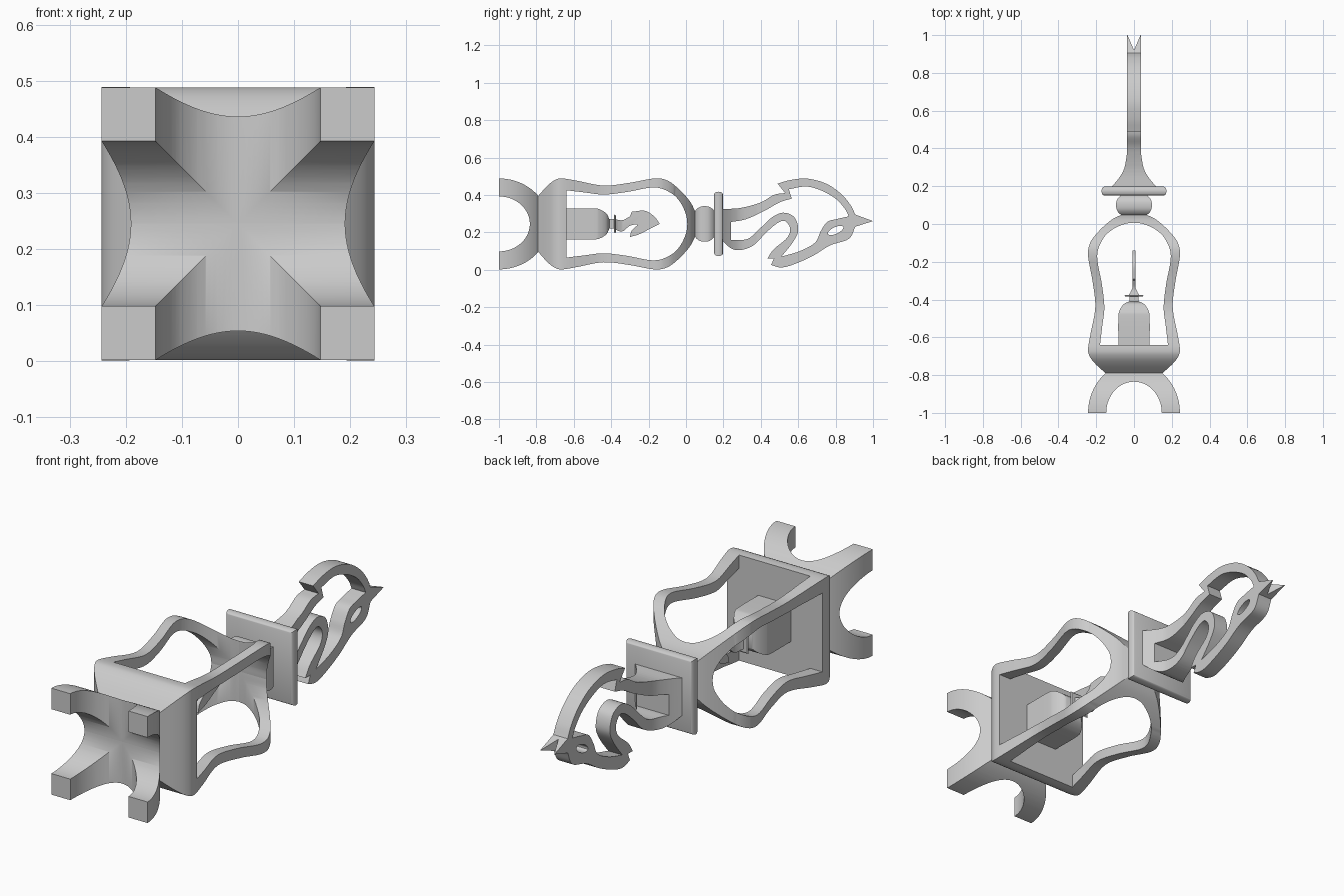
import bpy
import bmesh
from math import sin, cos, pi, radians
from mathutils import Vector

MID = 0.245  # height of the long axis

cube = bpy.data.objects.get("Cube")
if cube:
    bpy.data.objects.remove(cube, do_unlink=True)

grey = bpy.data.materials.new("plain grey")
grey.use_nodes = True
grey.diffuse_color = (0.6, 0.6, 0.6, 1)
grey.node_tree.nodes["Principled BSDF"].inputs["Base Color"].default_value = (0.6, 0.6, 0.6, 1)


def smooth(points, steps=6):
    """Catmull-Rom curve through an open run of points."""
    pts = [Vector(p) for p in points]
    pts = [pts[0] * 2 - pts[1]] + pts + [pts[-1] * 2 - pts[-2]]
    out = []
    for a, b, c, d in zip(pts, pts[1:], pts[2:], pts[3:]):
        for i in range(steps):
            t = i / steps
            out.append((b * 2 + (c - a) * t + (a * 2 - b * 5 + c * 4 - d) * t * t
                        + (b * 3 - a - c * 3 + d) * t ** 3) / 2)
    return out + [pts[-2]]


def outline(*runs):
    """Closed outline of smooth runs that meet at sharp corners."""
    out = []
    for run in runs:
        for p in (smooth(run) if len(run) > 2 else map(Vector, run)):
            if not out or min((p - out[-1]).length, (p - out[0]).length) > 1e-5:
                out.append(p)
    return out


def to_object(bm, name):
    bmesh.ops.recalc_face_normals(bm, faces=bm.faces)
    mesh = bpy.data.meshes.new(name)
    bm.to_mesh(mesh)
    bm.free()
    obj = bpy.data.objects.new(name, mesh)
    bpy.context.collection.objects.link(obj)
    return obj


def finish(obj):
    obj.data.materials.clear()
    obj.data.materials.append(grey)
    bpy.ops.object.select_all(action="DESELECT")
    obj.select_set(True)
    bpy.context.view_layer.objects.active = obj
    bpy.ops.object.shade_smooth_by_angle(angle=radians(32))


def bridge(bm, rings):
    """Skin a row of equal rings and close both ends."""
    rings = [[bm.verts.new(p) for p in ring] for ring in rings]
    bm.faces.new(rings[0])
    bm.faces.new(rings[-1])
    for low, high in zip(rings, rings[1:]):
        for i in range(len(low)):
            bm.faces.new((low[i - 1], low[i], high[i], high[i - 1]))


def width_at(profile, y):
    """Half width of a (y, half width) profile at y."""
    for a, b in zip(profile, profile[1:]):
        if a[0] <= y <= b[0]:
            return a[1] + (b[1] - a[1]) * (y - a[0]) / (b[0] - a[0])
    return profile[-1][1]


def square_loft(name, outer, inner=()):
    """Square sections along y; over the inner profile only four corner bars remain."""
    bm = bmesh.new()
    first, last = (inner[0][0], inner[-1][0]) if inner else (outer[-1][0], outer[-1][0])
    if inner:
        ys = sorted({p[0] for p in inner} | {p[0] for p in outer if first < p[0] < last})
        spans = [(y, width_at(inner, y), width_at(outer, y)) for y in ys]
        for sx in (-1, 1):
            for sz in (-1, 1):
                bridge(bm, [[(sx * u, y, MID + sz * v) for u, v in
                             ((i, i), (o, i), (o, o), (i, o))] for y, i, o in spans])
    before = [p for p in outer if p[0] < first] + [(first, width_at(outer, first))]
    after = [(last, width_at(outer, last))] + [p for p in outer if p[0] > last]
    for solid in (before, after):
        if len(solid) > 1:
            bridge(bm, [[(u * h, y, MID + v * h) for u, v in
                         ((-1, -1), (1, -1), (1, 1), (-1, 1))] for y, h in solid])
    finish(to_object(bm, name))


def arc(radius, depth, sweep, steps=24):
    """Quarter arch profile starting at the feet."""
    return [(-1 + depth * sin(sweep * i / steps), max(0, radius * cos(sweep * i / steps)))
            for i in range(steps + 1)]


# Four footed base with crossing arches
square_loft("arched_base", arc(0.243, 0.267, 0.905), arc(0.147, 0.165, pi / 2))

# Solid block that opens into a four bar cage
square_loft(
    "cage",
    smooth([(-0.79, 0.15), (-0.74, 0.205), (-0.7, 0.235), (-0.66, 0.243), (-0.58, 0.23),
            (-0.44, 0.205), (-0.3, 0.22), (-0.17, 0.243), (-0.1, 0.232), (-0.04, 0.188),
            (0.02, 0.122), (0.05, 0.065)]),
    smooth([(-0.64, 0.18), (-0.54, 0.168), (-0.44, 0.157), (-0.32, 0.17), (-0.17, 0.195),
            (-0.08, 0.165), (-0.03, 0.115), (0, 0.05), (0.007, 0)]))

# Small piece standing inside the cage
square_loft("inner_body", smooth([(-0.65, 0.083), (-0.5, 0.083), (-0.46, 0.077),
                                  (-0.425, 0.055), (-0.41, 0.025)]))
square_loft("inner_neck", [(-0.42, 0.025), (-0.38, 0.025)])
square_loft("inner_plate", [(-0.385, 0.045), (-0.38, 0.05), (-0.375, 0.045)])

# Collar and square plate
square_loft("collar", smooth([(0.045, 0.06), (0.055, 0.077), (0.075, 0.091), (0.1, 0.095),
                              (0.125, 0.091), (0.145, 0.077), (0.155, 0.06)]))
square_loft("neck_plate", smooth([(0.15, 0.157), (0.156, 0.167), (0.174, 0.172),
                                  (0.192, 0.167), (0.198, 0.157)]))


def mirrored(half):
    """Symmetric outline from (y, half width) points."""
    return list(half) + [(y, -h) for y, h in reversed(half)]


def prism(name, points, axis, half=0.4):
    """Extrude a (y, h) outline along x or z."""
    bm = bmesh.new()
    if axis == "x":
        bridge(bm, [[(d, y, h) for y, h in points] for d in (-half, half)])
    else:
        bridge(bm, [[(h, y, MID + d) for y, h in points] for d in (-half, half)])
    return to_object(bm, name)


def combine(obj, tool, operation):
    """Apply a boolean and drop the tool."""
    mod = obj.modifiers.new("cut", "BOOLEAN")
    mod.operation, mod.object, mod.solver = operation, tool, "EXACT"
    graph = bpy.context.evaluated_depsgraph_get()
    mesh = bpy.data.meshes.new_from_object(obj.evaluated_get(graph))
    obj.modifiers.clear()
    obj.data = mesh
    bpy.data.objects.remove(tool, do_unlink=True)


# Thin head on the small piece
inner_head = prism("inner_horse_head", outline(
    [(-0.38, 0.27), (-0.34, 0.265), (-0.3, 0.285)],
    [(-0.3, 0.285), (-0.29, 0.31)],
    [(-0.29, 0.31), (-0.22, 0.315), (-0.17, 0.285), (-0.14, 0.245)],
    [(-0.14, 0.245), (-0.19, 0.22), (-0.25, 0.19), (-0.3, 0.175)],
    [(-0.3, 0.175), (-0.29, 0.21), (-0.26, 0.24), (-0.3, 0.235), (-0.34, 0.205), (-0.38, 0.215)]),
    "x", 0.05)
combine(inner_head, prism("sides", mirrored([(-0.385, 0.035), (-0.365, 0.02), (-0.34, 0.009),
                                             (-0.13, 0.009)]), "z"), "INTERSECT")
finish(inner_head)

# Open ribbon horse head
horse = prism("horse_head", outline(
    [(0.19, 0.325), (0.29, 0.33), (0.4, 0.36), (0.47, 0.4), (0.53, 0.41)],
    [(0.53, 0.41), (0.49, 0.46)],
    [(0.49, 0.46), (0.56, 0.48), (0.65, 0.487), (0.75, 0.46), (0.83, 0.405),
     (0.88, 0.345), (0.905, 0.295)],
    [(0.905, 0.295), (1, 0.26)],
    [(1, 0.26), (0.905, 0.23)],
    [(0.905, 0.23), (0.87, 0.165), (0.77, 0.13), (0.68, 0.075), (0.58, 0.03),
     (0.51, 0.012), (0.455, 0.025)],
    [(0.455, 0.025), (0.47, 0.06)],
    [(0.47, 0.06), (0.435, 0.06)],
    [(0.435, 0.06), (0.47, 0.11), (0.54, 0.17), (0.557, 0.22), (0.53, 0.26), (0.49, 0.25),
     (0.43, 0.2), (0.36, 0.13), (0.29, 0.105), (0.24, 0.115), (0.19, 0.16)]), "x")
hollow = outline(
    [(0.24, 0.255), (0.32, 0.27), (0.42, 0.315), (0.5, 0.36), (0.565, 0.38)],
    [(0.565, 0.38), (0.55, 0.43)],
    [(0.55, 0.43), (0.64, 0.445), (0.72, 0.425), (0.8, 0.38), (0.85, 0.325), (0.87, 0.285)],
    [(0.87, 0.285), (0.81, 0.272), (0.755, 0.255), (0.72, 0.205), (0.69, 0.145),
     (0.61, 0.1), (0.51, 0.07)],
    [(0.51, 0.07), (0.57, 0.145), (0.6, 0.21), (0.58, 0.28), (0.52, 0.305), (0.46, 0.28),
     (0.4, 0.225), (0.33, 0.165), (0.24, 0.16)])
tilt = radians(25)
eye = [(0.8 + 0.045 * cos(a) * cos(tilt) - 0.018 * sin(a) * sin(tilt),
        0.21 + 0.045 * cos(a) * sin(tilt) + 0.018 * sin(a) * cos(tilt))
       for a in (2 * pi * i / 24 for i in range(24))]
for hole in (hollow, eye):
    combine(horse, prism("hole", hole, "x", 0.5), "DIFFERENCE")

# Flared foot, narrow body and split ears
flare = smooth([(0.18, 0.14), (0.2, 0.116), (0.25, 0.075), (0.3, 0.05), (0.38, 0.036)])
combine(horse, prism("sides", mirrored(flare + [(1.02, 0.036)]), "z"), "INTERSECT")
combine(horse, prism("notch", [(0.92, 0), (1.02, 0.043), (1.02, -0.043)], "z", 0.5), "DIFFERENCE")
finish(horse)
